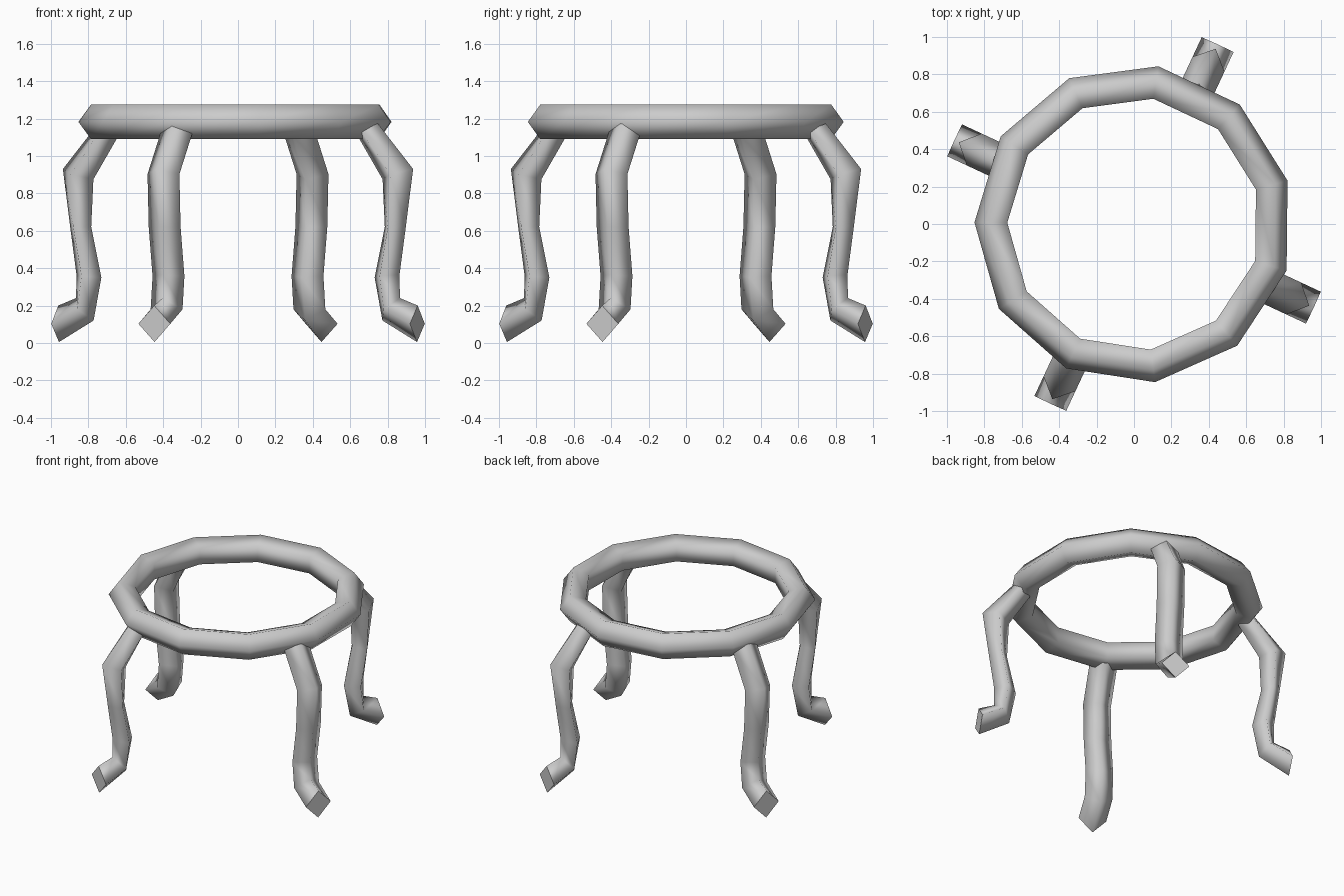
import bpy, math

if "Cube" in bpy.data.objects:
    bpy.data.objects.remove(bpy.data.objects["Cube"])

TANGENT = 0.094  # half width of a leg across its face


def make_object(name, verts, faces, flat=()):
    mesh = bpy.data.meshes.new(name)
    mesh.from_pydata(verts, [], faces)
    for poly in mesh.polygons:
        poly.use_smooth = poly.index not in flat
    obj = bpy.data.objects.new(name, mesh)
    bpy.context.collection.objects.link(obj)
    return obj


# top ring: 11 segments, five-sided section with a corner pointing outward
SEG, SIDES, MAJOR, MINOR, RING_Z = 11, 5, 0.756, 0.097, 1.182
verts, faces = [], []
for i in range(SEG):
    a = math.radians(179.4) + math.tau * i / SEG
    for k in range(SIDES):
        b = math.tau * k / SIDES
        r = MAJOR + MINOR * math.cos(b)
        verts.append((r * math.cos(a), r * math.sin(a), RING_Z + MINOR * math.sin(b)))
        n, k2 = (i + 1) % SEG, (k + 1) % SIDES
        faces.append((i * SIDES + k, n * SIDES + k, n * SIDES + k2, i * SIDES + k2))
make_object("top_ring", verts, faces)

# leg profile from top to foot: outer radius, outer z, inner radius, inner z
PROFILE = [
    (0.825, 1.173, 0.71, 1.10),
    (1.033, 0.93, 0.853, 0.875),
    (0.99, 0.62, 0.866, 0.62),
    (0.953, 0.365, 0.806, 0.35),
    (0.955, 0.24, 0.852, 0.12),
    (1.06, 0.20, 1.056, 0.005),
]


def make_leg(name, degrees):
    a = math.radians(degrees)
    c, s = math.cos(a), math.sin(a)

    def place(r, t, z):
        return (r * c - t * s, r * s + t * c, z)

    verts, faces = [], []
    for ro, zo, ri, zi in PROFILE:
        rm, zm = (ro + ri) / 2, (zo + zi) / 2
        # diamond section: outer, side, inner, side
        verts += [place(ro, 0, zo), place(rm, TANGENT, zm),
                  place(ri, 0, zi), place(rm, -TANGENT, zm)]
    for i in range(len(PROFILE) - 1):
        for k in range(4):
            k2 = (k + 1) % 4
            faces.append((i * 4 + k, (i + 1) * 4 + k, (i + 1) * 4 + k2, i * 4 + k2))
    # end caps
    last = 4 * (len(PROFILE) - 1)
    caps = (len(faces), len(faces) + 1)
    faces += [(0, 1, 2, 3), (last + 3, last + 2, last + 1, last)]
    obj = make_object(name, verts, faces, caps)
    obj.data.flip_normals()


for name, deg in (("right_leg", -25), ("back_leg", 65), ("left_leg", 155), ("front_leg", 245)):
    make_leg(name, deg)

# consistent outward normals
for obj in bpy.data.objects:
    bpy.context.view_layer.objects.active = obj
    bpy.ops.object.mode_set(mode='EDIT')
    bpy.ops.mesh.select_all(action='SELECT')
    bpy.ops.mesh.normals_make_consistent(inside=False)
    bpy.ops.object.mode_set(mode='OBJECT')
